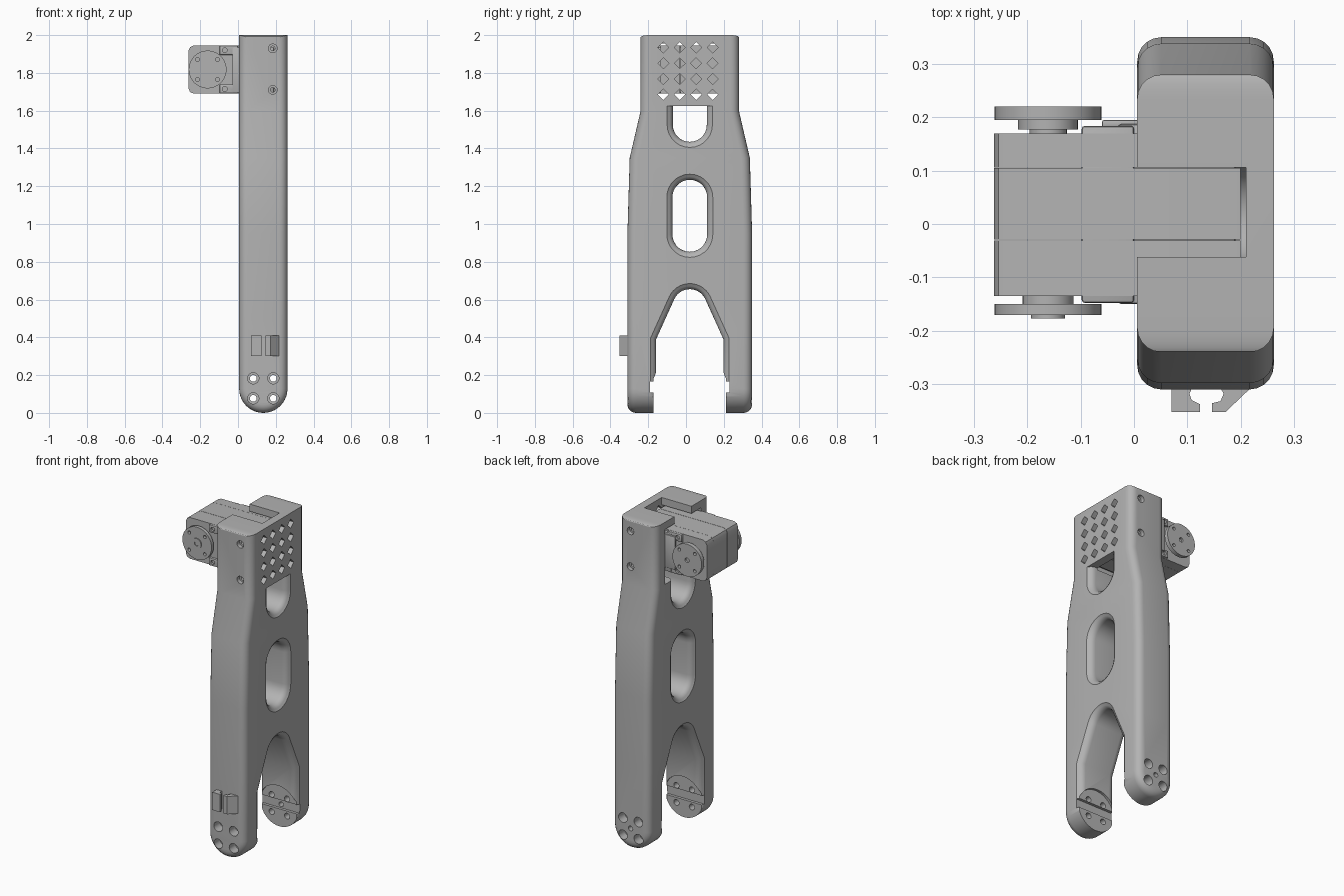
import bpy, bmesh, math
from mathutils import Matrix, Vector

if "Cube" in bpy.data.objects:
    bpy.data.objects.remove(bpy.data.objects["Cube"], do_unlink=True)

grey = bpy.data.materials.new("plain_grey")
grey.use_nodes = True
grey.diffuse_color = (0.45, 0.45, 0.45, 1)
grey.node_tree.nodes["Principled BSDF"].inputs["Base Color"].default_value = grey.diffuse_color

CX, HX, CY = 0.134, 0.128, 0.02   # frame centre and half width in x, centre in y
FILLET = 0.045
SX, SZ = -0.161, 1.818            # servo shaft axis


def finish(name, bm):
    bmesh.ops.remove_doubles(bm, verts=bm.verts, dist=1e-5)
    bmesh.ops.recalc_face_normals(bm, faces=bm.faces)
    mesh = bpy.data.meshes.new(name)
    bm.to_mesh(mesh)
    bm.free()
    mesh.materials.append(grey)
    ob = bpy.data.objects.new(name, mesh)
    bpy.context.collection.objects.link(ob)
    return ob


def loft(name, rings):
    bm = bmesh.new()
    loops = [[bm.verts.new(p) for p in ring] for ring in rings]
    for a, b in zip(loops, loops[1:]):
        for i in range(len(a)):
            j = (i + 1) % len(a)
            bm.faces.new((a[i], a[j], b[j], b[i]))
    bm.faces.new(loops[0])
    bm.faces.new(loops[-1])
    return finish(name, bm)


def box(name, x, y, z, bevel=0.0):
    bm = bmesh.new()
    bmesh.ops.create_cube(bm, size=1)
    for v in bm.verts:
        v.co = [lo + (hi - lo) * (c + 0.5) for (lo, hi), c in zip((x, y, z), v.co)]
    if bevel:
        bmesh.ops.bevel(bm, geom=bm.edges[:], offset=bevel, segments=2, profile=0.5, affect='EDGES')
    return finish(name, bm)


def rod(name, x, z, y0, y1, r, sides=32):
    bm = bmesh.new()
    turn = Matrix.Translation((x, (y0 + y1) / 2, z)) @ Matrix.Rotation(math.pi / 2, 4, 'X')
    bmesh.ops.create_cone(bm, cap_ends=True, segments=sides, radius1=r, radius2=r,
                          depth=y1 - y0, matrix=turn)
    return finish(name, bm)


def cut(target, cutter):
    cutter.hide_render = True
    mod = target.modifiers.new("cut", 'BOOLEAN')
    mod.operation, mod.solver, mod.object = 'DIFFERENCE', 'EXACT', cutter
    bpy.context.view_layer.objects.active = target
    bpy.ops.object.modifier_apply(modifier=mod.name)
    bpy.data.objects.remove(cutter, do_unlink=True)


def grow(points, d):
    out = []
    for i, p in enumerate(points):
        a = (p - points[i - 1]).normalized()
        b = (points[(i + 1) % len(points)] - p).normalized()
        n1, n2 = Vector((a.y, -a.x)), Vector((b.y, -b.x))
        out.append(p + (n1 + n2) / (1 + n1.dot(n2)) * d)
    return out


def arc(cz, r, start, end, n=14):
    angles = [math.radians(start + (end - start) * i / n) for i in range(n + 1)]
    return [Vector((CY + r * math.cos(a), cz + r * math.sin(a))) for a in angles]


def window(points, r=0.04, top=9.0):
    """Opening through the frame in x, with rounded rims."""
    rings = []
    steps = [math.pi / 2 * i / 5 for i in range(6)]
    for side in (-1, 1):
        half = []
        for a in steps:
            x = CX + side * (HX - r + r * math.sin(a) + (0.01 if a == steps[-1] else 0))
            half.append([(x, p.x, min(p.y, top)) for p in grow(points, r - r * math.cos(a))])
        rings += half[::-1] if side < 0 else half
    return loft("window_cutter", rings)


# Fork shaped frame: U outlines stacked in y, tapering with height
def half_depth(z):
    table = [(0, 0.33), (0.95, 0.33), (1.35, 0.318), (1.6, 0.26), (2, 0.26)]
    for (z0, d0), (z1, d1) in zip(table, table[1:]):
        if z <= z1:
            return d0 + (d1 - d0) * (z - z0) / (z1 - z0)
    return table[-1][1]


def u_ring(side, inset):
    drop = FILLET - math.sqrt(FILLET ** 2 - (FILLET - inset) ** 2) if inset < FILLET else 0
    w = HX - inset
    side_pts = [(w, z) for z in (2 - inset * 0.25, 1.6, 1.35, 0.95, 0.5)]
    side_pts += [(w * math.cos(a), HX - w * math.sin(a))
                 for a in (math.pi / 2 * i / 10 for i in range(10))]
    full = side_pts + [(0, HX - w)] + [(-x, z) for x, z in reversed(side_pts)]
    return [(CX + x, CY + side * (half_depth(z) - drop), z) for x, z in full]


bm = bmesh.new()
insets = [FILLET * (1 - math.cos(math.pi / 2 * i / 5)) for i in range(6)]
rings = [u_ring(-1, d) for d in insets[::-1]] + [u_ring(1, d) for d in insets]
loops = [[bm.verts.new(p) for p in ring] for ring in rings]
n = len(loops[0])
for a, b in zip(loops, loops[1:]):
    for i in range(n):
        j = (i + 1) % n
        bm.faces.new((a[i], a[j], b[j], b[i]))
for cap in (loops[0], loops[-1]):
    for i in range(n // 2):
        quad = [cap[i], cap[i + 1], cap[n - 2 - i], cap[n - 1 - i]]
        bm.faces.new(list(dict.fromkeys(quad)))
frame = finish("fork_frame", bm)

# Rounded windows and the gap between the legs
cut(frame, window(arc(0.945, 0.092, 180, 360) + arc(1.142, 0.092, 0, 180)))
cut(frame, window(arc(1.525, 0.09, 180, 360) + [Vector((CY + 0.09, 1.625)), Vector((CY - 0.09, 1.625))],
                  top=1.625))
gap = [Vector((CY - 0.178, -0.1)), Vector((CY + 0.178, -0.1)), Vector((CY + 0.178, 0.39))]
gap += arc(0.565, 0.09, 25, 155) + [Vector((CY - 0.178, 0.39))]
cut(frame, window(gap))

# Servo cavity and the notch in the top
cut(frame, box("cavity", (-0.1, 0.21), (-0.155, 0.195), (1.615, 1.955)))
cut(frame, box("top_notch", (-0.1, 0.21), (-0.062, 0.106), (1.9, 2.1)))

# Diamond ventilation grid
for row in range(4):
    for col in range(4):
        y, z, r = -0.12 + 0.087 * col, 1.685 + 0.083 * row, 0.029
        diamond = [(y - r, z), (y, z - r), (y + r, z), (y, z + r)]
        cut(frame, loft("diamond", [[(x, *p) for p in diamond] for x in (0.19, 0.3)]))

# Upper screw holes through the side walls
for z in (1.71, 1.93):
    cut(frame, rod("screw_hole", 0.184, z, -0.4, 0.4, 0.012, 16))
    for y0, y1 in ((-0.4, -0.215), (0.255, 0.4)):
        cut(frame, rod("counterbore", 0.184, z, y0, y1, 0.023, 16))

# Joint seats, bar slots and bolt holes at the leg tips
for side in (-1, 1):
    def span(a, b):
        return sorted((CY + side * a, CY + side * b))
    cut(frame, rod("seat", CX, HX, *span(0.1, 0.193), 0.13, 48))
    cut(frame, box("bar_slot", (CX - 0.2, CX + 0.2), span(0.15, 0.21), (0.108, 0.165)))
    for dx in (-0.053, 0.053):
        for dz in (-0.053, 0.053):
            cut(frame, rod("bolt_hole", CX + dx, 0.13 + dz, *span(0.15, 0.4), 0.018, 16))
            cut(frame, rod("bolt_head_hole", CX + dx, 0.13 + dz, *span(0.27, 0.4), 0.03, 16))
cut(frame, rod("centre_hole", CX, 0.13, 0.2, 0.4, 0.015, 16))

# Cable clip on the front leg
left_jaw = [(0.07, -0.3), (0.07, -0.352), (0.124, -0.352), (0.124, -0.338),
            (0.108, -0.33), (0.104, -0.318), (0.112, -0.3)]
right_jaw = [(0.146, -0.336), (0.146, -0.352), (0.172, -0.352), (0.217, -0.309),
             (0.217, -0.3), (0.158, -0.3), (0.168, -0.318), (0.162, -0.332)]
for name, jaw in (("clip_left_jaw", left_jaw), ("clip_right_jaw", right_jaw)):
    loft(name, [[(x, y, z) for x, y in jaw] for z in (0.3, 0.41)])

# Servo case in three slices, with mounting shoulder and ears
for name, y in (("servo_front_case", (-0.135, -0.031)), ("servo_middle_case", (-0.029, 0.105)),
                ("servo_rear_case", (0.106, 0.17))):
    x0, x1, z0, z1, c = -0.262, 0.2, 1.69, 1.945, 0.028
    outline = [(x1, z0), (x1, z1), (x0 + c, z1), (x0 + c * 0.3, z1 - c * 0.3), (x0, z1 - c),
               (x0, z0 + c), (x0 + c * 0.3, z0 + c * 0.3), (x0 + c, z0)]
    loft(name, [[(x, t, z) for x, z in outline] for t in y])
box("servo_shoulder", (-0.03, 0.19), (-0.15, 0.187), (1.695, 1.935), 0.006)
for z in (1.715, 1.92):
    ear = box("servo_ear", (-0.098, 0), (-0.148, 0.184), (z - 0.024, z + 0.024), 0.006)
    cut(ear, rod("ear_screw_hole", -0.07, z, -0.2, -0.135, 0.013, 16))
    cut(ear, rod("ear_screw_hole", -0.07, z, 0.171, 0.3, 0.013, 16))
box("servo_rear_plate", (-0.06, 0.01), (0.18, 0.195), (1.72, 1.925), 0.004)

# Servo horns on both shaft ends
for name, side, inner, face, outer, hub in (("front_horn", -1, 0.13, 0.15, 0.171, 0.048),
                                            ("rear_horn", 1, 0.165, 0.195, 0.22, 0.056)):
    def reach(a, b):
        return sorted((side * a, side * b))
    rod(name + "_neck", SX, SZ, *reach(inner, face), 0.035)
    rod(name + "_hub", SX, SZ, *reach(face - 0.018, face + 0.002), hub)
    disc = rod(name + "_disc", SX, SZ, *reach(face, outer), 0.1, 48)
    for dx in (-0.053, 0.053):
        for dz in (-0.053, 0.053):
            cut(disc, rod("horn_hole", SX + dx, SZ + dz, *reach(0.1, 0.3), 0.01, 16))
    if side < 0:
        boss = rod(name + "_boss", SX, SZ, *reach(outer - 0.01, outer + 0.006), 0.032)
        cut(boss, rod("boss_hole", SX, SZ, *reach(outer - 0.003, 0.3), 0.014, 16))
    else:
        cut(disc, rod("horn_centre_hole", SX, SZ, *reach(outer - 0.012, 0.3), 0.014, 16))

# Smooth curved faces while keeping hard edges
bpy.ops.object.select_all(action='DESELECT')
for ob in bpy.context.collection.objects:
    if ob.type == 'MESH' and ob.data.materials and ob.data.materials[0] == grey:
        ob.select_set(True)
bpy.context.view_layer.objects.active = frame
bpy.ops.object.shade_smooth_by_angle(angle=math.radians(30))
